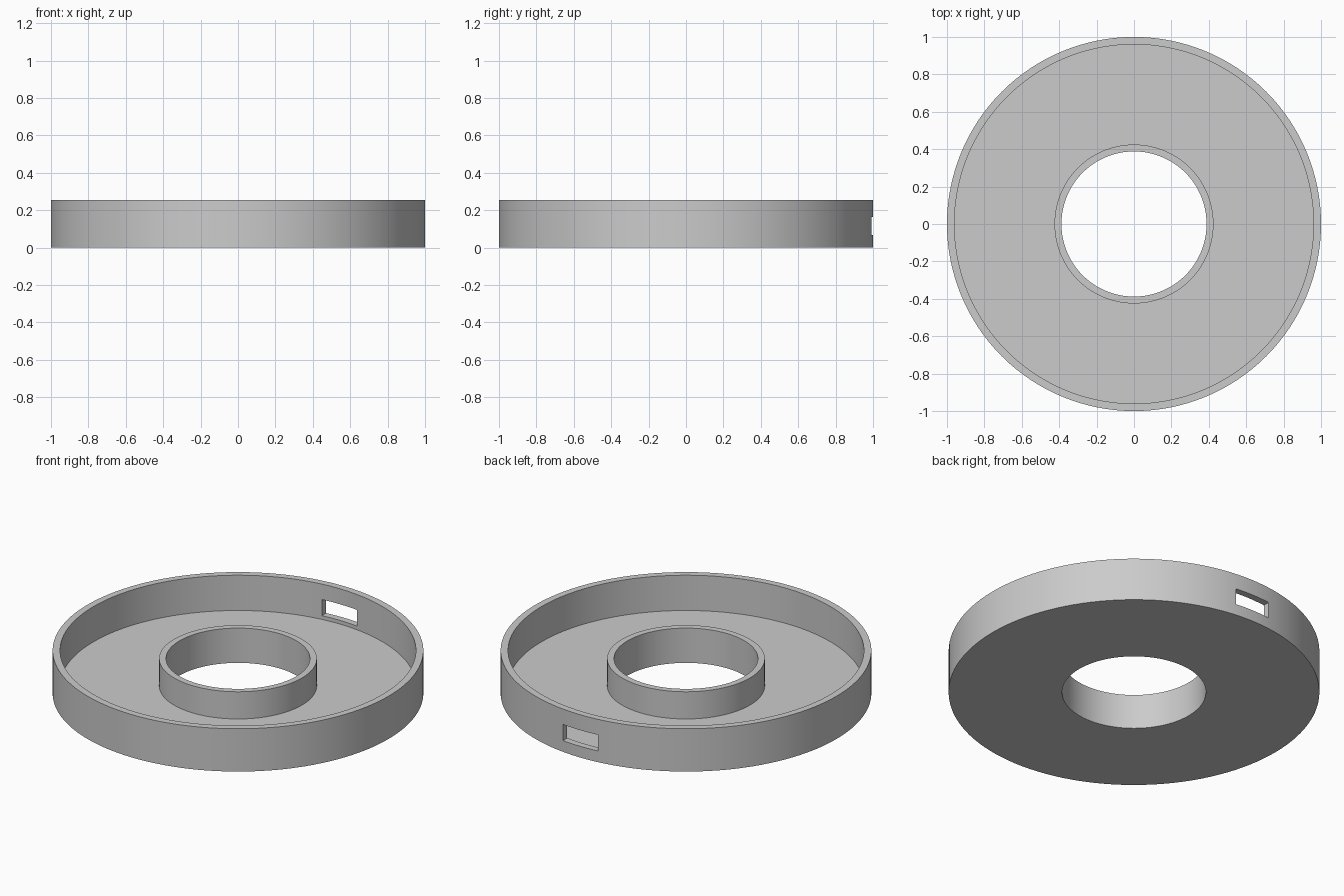
import bpy
import bmesh
from math import tau, radians
from mathutils import Vector

SEGMENTS = 128
OUTER, WALL_INNER = 1.0, 0.96
HUB_OUTER, HOLE = 0.425, 0.388
HEIGHT, HUB_HEIGHT, FLOOR = 0.255, 0.207, 0.045

old = bpy.data.objects.get("Cube")
if old:
    bpy.data.objects.remove(old, do_unlink=True)

grey = bpy.data.materials.new("plain grey")
grey.use_nodes = True
colour = (0.6, 0.6, 0.6, 1)
grey.diffuse_color = colour
grey.node_tree.nodes["Principled BSDF"].inputs["Base Color"].default_value = colour


def lathe(name, profile):
    """Revolve a closed (radius, height) profile around z."""
    bm = bmesh.new()
    verts = [bm.verts.new((r, 0, z)) for r, z in profile]
    edges = [bm.edges.new((v, verts[i - 1])) for i, v in enumerate(verts)]
    bmesh.ops.spin(bm, geom=verts + edges, cent=Vector(), axis=(0, 0, 1),
                   angle=tau, steps=SEGMENTS)
    bmesh.ops.remove_doubles(bm, verts=bm.verts, dist=0.0001)
    bmesh.ops.recalc_face_normals(bm, faces=bm.faces)
    mesh = bpy.data.meshes.new(name)
    bm.to_mesh(mesh)
    bm.free()
    mesh.materials.append(grey)
    obj = bpy.data.objects.new(name, mesh)
    bpy.context.collection.objects.link(obj)
    return obj


# Ring tray: tall outer wall, flat floor, lower hub around the hole
tray = lathe("ring_tray", [
    (HOLE, 0), (OUTER, 0), (OUTER, HEIGHT), (WALL_INNER, HEIGHT),
    (WALL_INNER, FLOOR), (HUB_OUTER, FLOOR), (HUB_OUTER, HUB_HEIGHT),
    (HOLE, HUB_HEIGHT),
])

# Rectangular slot through the back wall
bpy.ops.mesh.primitive_cube_add(size=1, location=(0, 1, 0.115))
cutter = bpy.context.object
cutter.name = "slot_cutter"
cutter.scale = (0.23, 0.3, 0.096)
cutter.data.materials.append(grey)

cut = tray.modifiers.new("slot", 'BOOLEAN')
cut.operation = 'DIFFERENCE'
cut.solver = 'EXACT'
cut.object = cutter

bpy.ops.object.select_all(action='DESELECT')
tray.select_set(True)
bpy.context.view_layer.objects.active = tray
bpy.ops.object.modifier_apply(modifier=cut.name)
bpy.data.objects.remove(cutter, do_unlink=True)
bpy.ops.object.shade_smooth_by_angle(angle=radians(30))
